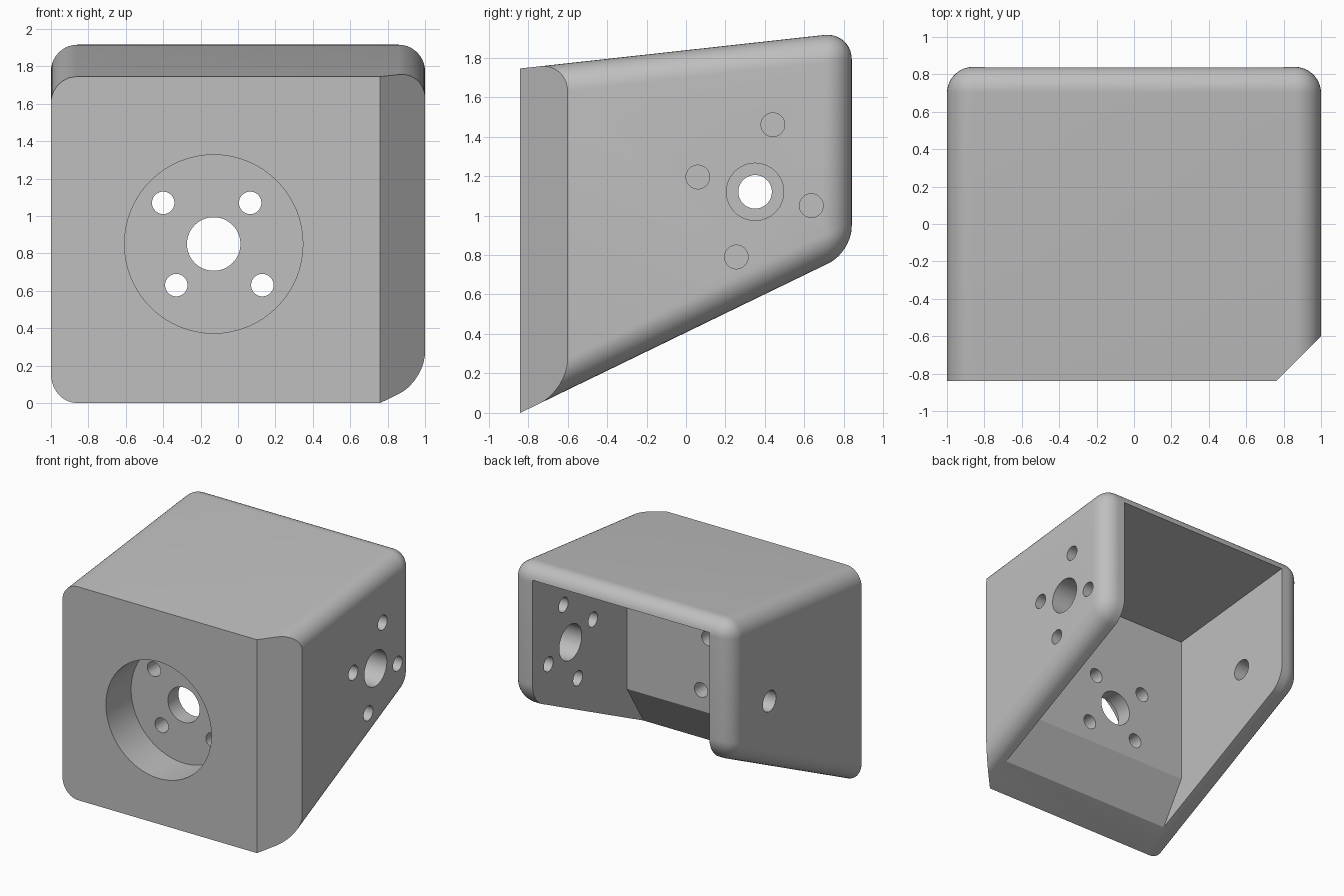
import bpy, bmesh, math
from mathutils import Matrix

cube = bpy.data.objects.get("Cube")
if cube:
    bpy.data.objects.remove(cube, do_unlink=True)

grey = bpy.data.materials.new("plain grey")
grey.use_nodes = True
colour = (0.52, 0.52, 0.52, 1)
grey.diffuse_color = colour
grey.node_tree.nodes["Principled BSDF"].inputs["Base Color"].default_value = colour


def make(name, bm):
    bmesh.ops.recalc_face_normals(bm, faces=bm.faces)
    mesh = bpy.data.meshes.new(name)
    bm.to_mesh(mesh)
    bm.free()
    mesh.materials.append(grey)
    obj = bpy.data.objects.new(name, mesh)
    bpy.context.collection.objects.link(obj)
    return obj


def prism(points, axis, low, high):
    """Extrude a 2D outline along x (points are y, z) or z (points are x, y)."""
    bm = bmesh.new()
    place = (lambda p, t: (t, *p)) if axis == "x" else (lambda p, t: (*p, t))
    face = bm.faces.new([bm.verts.new(place(p, low)) for p in points])
    new = bmesh.ops.extrude_face_region(bm, geom=[face])["geom"]
    move = (high - low, 0, 0) if axis == "x" else (0, 0, high - low)
    bmesh.ops.translate(bm, verts=[v for v in new if isinstance(v, bmesh.types.BMVert)], vec=move)
    bmesh.ops.recalc_face_normals(bm, faces=bm.faces)
    return bm


def drill(axis, u, z, radius, low, high):
    """Cylinder along x (u is y) or y (u is x)."""
    bm = bmesh.new()
    bmesh.ops.create_cone(bm, cap_ends=True, segments=64, radius1=radius,
                          radius2=radius, depth=high - low)
    mid = (low + high) / 2
    turn = Matrix.Rotation(math.pi / 2, 4, "Y" if axis == "x" else "X")
    spot = (mid, u, z) if axis == "x" else (u, mid, z)
    bmesh.ops.transform(bm, matrix=Matrix.Translation(spot) @ turn, verts=bm.verts)
    return bm


# Sloped block, rounded everywhere except around the front face
FRONT, BACK = -0.84, 0.84
bm = prism([(FRONT, 0), (FRONT, 1.745), (BACK, 1.93), (BACK, 0.815)], "x", -1, 1)
edges = [e for e in bm.edges if any(v.co.y > 0 for v in e.verts)]
bmesh.ops.bevel(bm, geom=edges, offset=0.14, offset_type="OFFSET", segments=10,
                profile=0.5, affect="EDGES", clamp_overlap=True)
housing = make("housing", bm)

cutters = [
    # Cavity open to the back and below, with a sloped lower front
    prism([(-0.75, -0.13), (-0.38, 0.46), (-0.38, 1.69), (1.2, 1.85), (1.2, -0.13)],
          "x", -0.8, 0.8),
    # Chamfered front corner
    prism([(0.66, -0.94), (1.1, -0.5), (1.3, -0.94)], "z", -0.5, 2.5),
    # Front recess and shaft hole
    drill("y", -0.13, 0.85, 0.477, -1, -0.515),
    drill("y", -0.13, 0.85, 0.143, -0.7, -0.2),
    # Side shaft holes
    drill("x", 0.35, 1.12, 0.145, 0.6, 1.2),
    drill("x", 0.35, 1.12, 0.085, -1.2, -0.6),
]
# Front and side screw holes
for x, z in [(-0.4, 1.07), (0.065, 1.07), (0.13, 0.63), (-0.33, 0.63)]:
    cutters.append(drill("y", x, z, 0.06, -0.7, -0.2))
for y, z in [(0.44, 1.46), (0.06, 1.195), (0.635, 1.05), (0.255, 0.79)]:
    cutters.append(drill("x", y, z, 0.06, 0.6, 1.2))

bpy.context.view_layer.objects.active = housing
housing.select_set(True)
for bm in cutters:
    cutter = make("cutter", bm)
    cutter.hide_render = True
    mod = housing.modifiers.new("cut", "BOOLEAN")
    mod.operation = "DIFFERENCE"
    mod.solver = "EXACT"
    mod.object = cutter
    bpy.ops.object.modifier_apply(modifier=mod.name)
    bpy.data.objects.remove(cutter, do_unlink=True)

bpy.ops.object.shade_smooth_by_angle(angle=math.radians(25))
